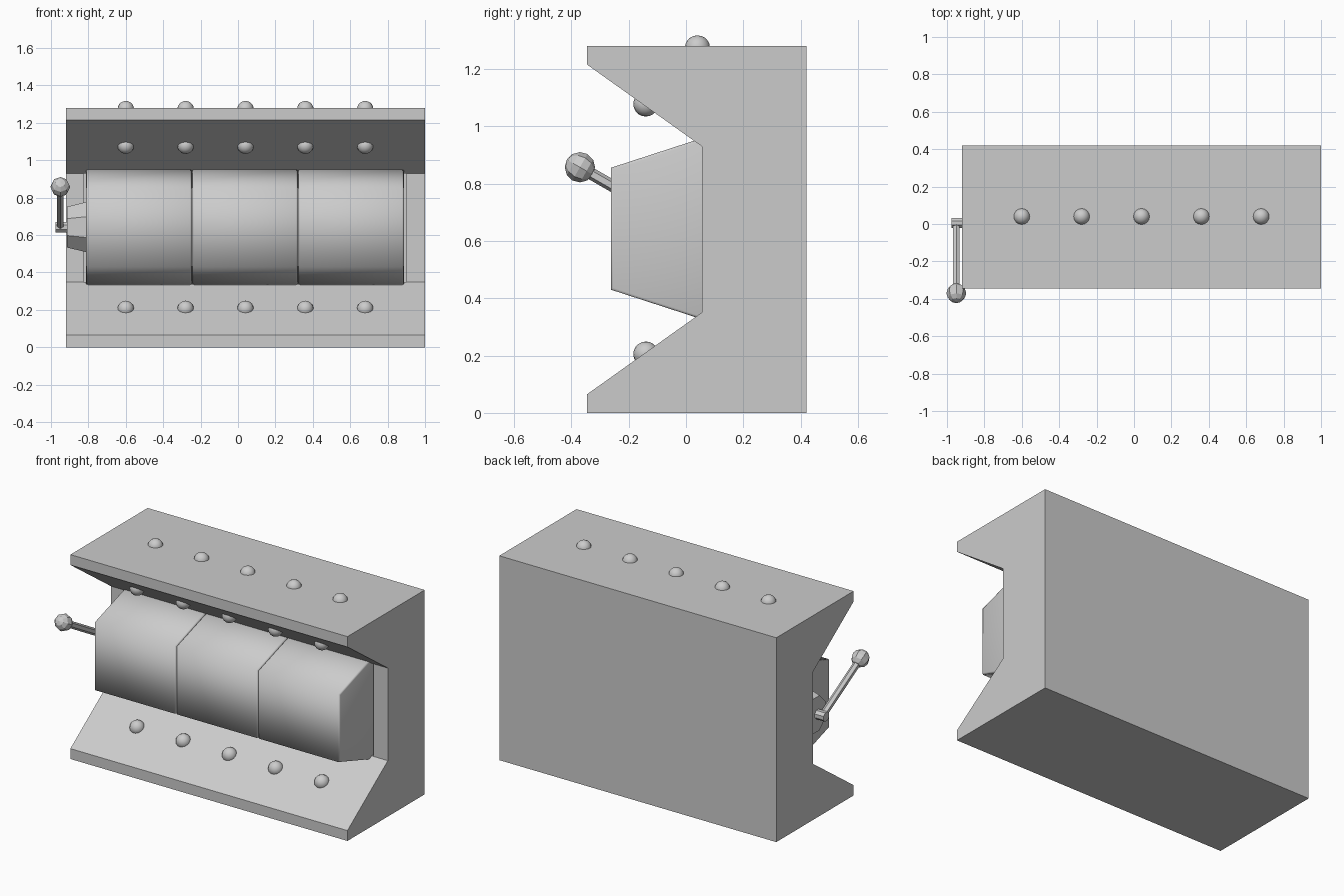
import bpy, bmesh, math
from mathutils import Vector, Matrix

if "Cube" in bpy.data.objects:
    bpy.data.objects.remove(bpy.data.objects["Cube"])


def finish(name, bm, smooth=None):
    bmesh.ops.recalc_face_normals(bm, faces=bm.faces[:])
    me = bpy.data.meshes.new(name)
    bm.to_mesh(me)
    bm.free()
    ob = bpy.data.objects.new(name, me)
    bpy.context.collection.objects.link(ob)
    if smooth is not None:
        bpy.ops.object.select_all(action='DESELECT')
        ob.select_set(True)
        bpy.context.view_layer.objects.active = ob
        bpy.ops.object.shade_smooth_by_angle(angle=math.radians(smooth))
    return ob


def rod(name, a, b, r1, r2, sides, spin=0.0):
    """Cylinder or cone running from point a to point b."""
    a, b = Vector(a), Vector(b)
    d = b - a
    m = (Matrix.Translation((a + b) / 2) @ d.to_track_quat('Z', 'Y').to_matrix().to_4x4()
         @ Matrix.Rotation(spin, 4, 'Z'))
    bm = bmesh.new()
    bmesh.ops.create_cone(bm, cap_ends=True, segments=sides, radius1=r1, radius2=r2,
                          depth=d.length, matrix=m)
    return finish(name, bm)


def ball(name, loc, r, u, v, axis=(0, 0, 1), smooth=None):
    m = Matrix.Translation(loc) @ Vector(axis).to_track_quat('Z', 'Y').to_matrix().to_4x4()
    bm = bmesh.new()
    bmesh.ops.create_uvsphere(bm, u_segments=u, v_segments=v, radius=r, matrix=m)
    return finish(name, bm, smooth)


def prism(bm, profile, stations):
    """Extrude a (y, z) profile through x stations; returns the side faces per segment."""
    rings = [[bm.verts.new((x, y, z)) for y, z in profile] for x in stations]
    n = len(profile)
    sides = [[bm.faces.new((p[i], p[(i + 1) % n], q[(i + 1) % n], q[i])) for i in range(n)]
             for p, q in zip(rings, rings[1:])]
    bm.faces.new(rings[0])
    bm.faces.new(rings[-1])
    return sides


# Cabinet with sloped awning and tray, and a recess for the drums
profile = [(-0.345, 0), (0.42, 0), (0.42, 1.28), (-0.345, 1.28),
           (-0.345, 1.215), (0.055, 0.93), (0.055, 0.35), (-0.345, 0.065)]
bm = bmesh.new()
wall = prism(bm, profile, [-0.92, -0.825, 0.9, 1.0])[1][5]
res = bmesh.ops.extrude_discrete_faces(bm, faces=[wall])
for v in res['faces'][0].verts:
    v.co.y = 0.40
finish("cabinet", bm)

# Three five-sided drums with softly bevelled rims, smooth around
CY, CZ, R = 0.03, 0.6425, 0.3615
for k in range(3):
    x0 = -0.812 + k * 0.567
    bm = bmesh.new()
    pts = [(CY + R * math.cos(math.radians(72 * i)), CZ + R * math.sin(math.radians(72 * i)))
           for i in range(5)]
    prism(bm, pts, [x0, x0 + 0.565])
    rims = [e for e in bm.edges if abs(e.verts[0].co.x - e.verts[1].co.x) < 1e-4]
    bmesh.ops.bevel(bm, geom=rims, offset=0.009, segments=2, profile=0.5, affect='EDGES')
    finish("drum_%d" % (k + 1), bm, 75)

# Axle hub on the left
rod("axle_hub", (-0.80, CY, CZ), (-0.915, CY, CZ), 0.148, 0.118, 8, math.pi / 8)

# Lever: pivot, arm and faceted knob
pivot, knob = Vector((-0.95, 0.005, 0.642)), Vector((-0.95, -0.37, 0.857))
rod("lever_pivot", (-0.976, 0.005, 0.642), (-0.912, 0.005, 0.642), 0.03, 0.03, 8, math.pi / 8)
rod("lever_arm", pivot, knob, 0.021, 0.021, 6)
ball("lever_knob", knob, 0.053, 8, 6, knob - pivot)

# Bulb rows on the roof, under the awning and on the tray
for row, y, z in (("roof", 0.04, 1.273), ("awning", -0.14, 1.078), ("tray", -0.14, 0.205)):
    for i in range(5):
        ball("%s_bulb_%d" % (row, i + 1), (-0.6 + 0.32 * i, y, z), 0.044, 16, 10, smooth=40)
